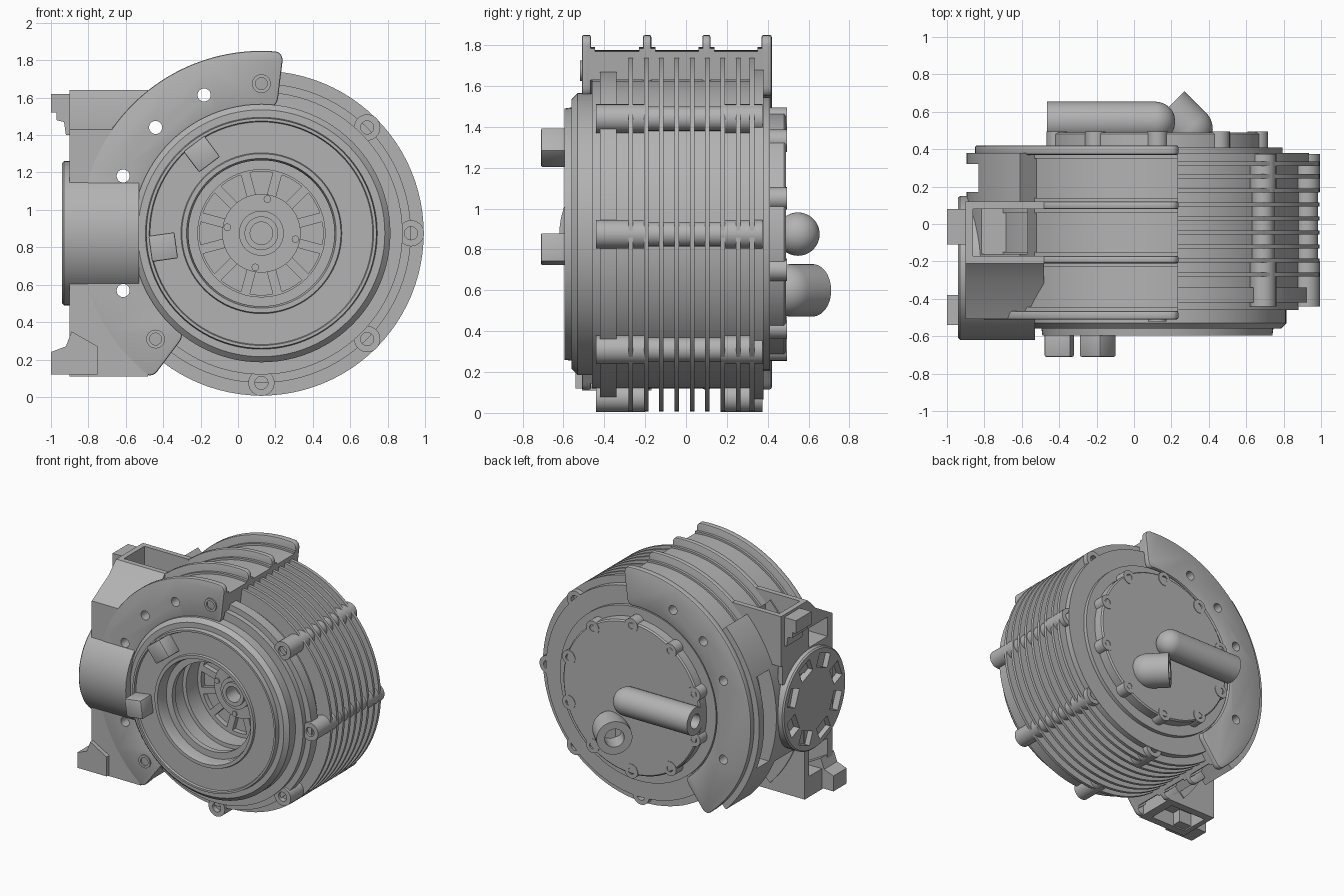
import bpy, bmesh, math
from mathutils import Vector, Matrix

if "Cube" in bpy.data.objects:
    bpy.data.objects.remove(bpy.data.objects["Cube"])

metal = bpy.data.materials.new("cast grey metal")
metal.use_nodes = True
GREY = (0.45, 0.45, 0.45, 1)
metal.diffuse_color = GREY
metal.node_tree.nodes["Principled BSDF"].inputs["Base Color"].default_value = GREY

CX, CZ = 0.125, 0.875          # main axis, running along y
AXIS = (0, 1, 0)
HUB = (CX, 0, CZ)
parts = []


def finish(name, bm, helper=False):
    bmesh.ops.remove_doubles(bm, verts=bm.verts, dist=1e-5)
    bmesh.ops.recalc_face_normals(bm, faces=bm.faces)
    me = bpy.data.meshes.new(name)
    bm.to_mesh(me)
    bm.free()
    me.materials.append(metal)
    ob = bpy.data.objects.new(name, me)
    bpy.context.collection.objects.link(ob)
    if helper:
        ob.hide_render = True
        ob.hide_viewport = True
    else:
        parts.append(ob)
    return ob


def revolve_into(bm, profile, loc, direction, steps):
    """Spin a closed (radius, distance) outline round an axis."""
    piece = bmesh.new()
    vs = [piece.verts.new((r, 0, t)) for r, t in profile]
    es = [piece.edges.new((a, b)) for a, b in zip(vs, vs[1:] + vs[:1])
          if a.co.x + b.co.x > 1e-6]
    bmesh.ops.spin(piece, geom=vs + es, cent=(0, 0, 0), axis=(0, 0, 1),
                   angle=math.tau, steps=steps)
    bmesh.ops.remove_doubles(piece, verts=piece.verts, dist=1e-5)
    rot = Vector(direction).to_track_quat('Z', 'Y').to_matrix().to_4x4()
    piece.transform(Matrix.Translation(loc) @ rot)
    tmp = bpy.data.meshes.new("tmp")
    piece.to_mesh(tmp)
    piece.free()
    bm.from_mesh(tmp)
    bpy.data.meshes.remove(tmp)


def revolve(name, profile, loc=HUB, direction=AXIS, steps=96):
    bm = bmesh.new()
    revolve_into(bm, profile, loc, direction, steps)
    return finish(name, bm)


def prism(name, outline, vec, place, corner=0):
    """Extrude a 2D outline, mapped to 3D by place(), and round its corners."""
    bm = bmesh.new()
    f = bm.faces.new([bm.verts.new(place(a, b)) for a, b in outline])
    up = bmesh.ops.extrude_face_region(bm, geom=[f])["geom"]
    bmesh.ops.translate(bm, vec=vec, verts=[v for v in up if isinstance(v, bmesh.types.BMVert)])
    if corner:
        bmesh.ops.recalc_face_normals(bm, faces=bm.faces)
        edges = [e for e in bm.edges if e.calc_face_angle(0) > 1
                 and (e.verts[0].co - e.verts[1].co).cross(Vector(vec)).length < 1e-5]
        bmesh.ops.bevel(bm, geom=edges, offset=corner, segments=5, profile=0.5, affect='EDGES')
    return finish(name, bm)


def polar(r, deg):
    a = math.radians(deg)
    return CX + r * math.cos(a), CZ + r * math.sin(a)


def sector(name, r0, r1, y0, y1, corner=0, a0=83, a1=233, n=60):
    steps = [a0 + (a1 - a0) * i / n for i in range(n + 1)]
    pts = [polar(r1, a) for a in steps] + [polar(r0, a) for a in reversed(steps)]
    return prism(name, pts, (0, y1 - y0, 0), lambda x, z: (x, y0, z), corner)


def box_into(bm, lo, hi, turn=None):
    lo, hi = Vector(lo), Vector(hi)
    m = Matrix.Translation((lo + hi) / 2) @ Matrix.Diagonal((*(hi - lo), 1))
    bmesh.ops.create_cube(bm, size=1, matrix=(turn or Matrix()) @ m)


def boxes(name, spans, helper=False):
    bm = bmesh.new()
    for lo, hi in spans:
        box_into(bm, lo, hi)
    return finish(name, bm, helper)


def cut(ob, cutter):
    m = ob.modifiers.new("cut", 'BOOLEAN')
    m.operation, m.solver, m.object = 'DIFFERENCE', 'EXACT', cutter


def bevel(ob, width):
    m = ob.modifiers.new("bevel", 'BEVEL')
    m.width, m.segments, m.limit_method = width, 2, 'ANGLE'
    m.angle_limit = math.radians(40)


def at_angle(deg):
    """Local x becomes the radial direction round the main axis."""
    return Matrix.Translation(HUB) @ Matrix.Rotation(-math.radians(deg), 4, 'Y')


# Bolt holes that run right through the housing
bm = bmesh.new()
for a in (112.5, 135, 157.5, 202.5):
    x, z = polar(0.8, a)
    revolve_into(bm, [(0, -1), (0.035, -1), (0.035, 1), (0, 1)], (x, 0, z), AXIS, 24)
bolt_holes = finish("bolt_hole_cutter", bm, True)

# Finned drum with a deep front bore
drum = [(0, -0.12), (0.36, -0.12), (0.36, -0.3), (0.39, -0.3), (0.39, -0.46),
        (0.755, -0.46), (0.755, -0.42), (0.80, -0.42), (0.80, -0.34), (0.755, -0.34)]
for i in range(8):
    y = -0.27 + i * 0.075
    drum += [(0.755, y - 0.011), (0.868, y - 0.011), (0.868, y + 0.011), (0.755, y + 0.011)]
drum += [(0.755, 0.31), (0.868, 0.31), (0.868, 0.335), (0.81, 0.335), (0.81, 0.38), (0, 0.38)]
cut(revolve("finned_drum", drum), bolt_holes)

# Front cover ring with stepped face
revolve("front_cover", [
    (0.39, -0.45), (0.39, -0.56), (0.40, -0.595), (0.425, -0.595), (0.43, -0.58),
    (0.595, -0.58), (0.60, -0.595), (0.615, -0.595), (0.62, -0.56), (0.66, -0.56),
    (0.69, -0.53), (0.69, -0.45)])
revolve("bore_lip", [(0.34, -0.46), (0.34, -0.5), (0.40, -0.5), (0.40, -0.46)])

# Front locating tabs
for a in (127, 188):
    bm = bmesh.new()
    box_into(bm, (0.46, -0.71, -0.07), (0.6, -0.56, 0.07), at_angle(a))
    bevel(finish("front_tab", bm), 0.008)

# Rotor inside the bore: hub, spokes, small screws
revolve("rotor_hub", [
    (0.06, -0.1), (0.06, -0.24), (0.09, -0.24), (0.09, -0.22), (0.12, -0.22),
    (0.12, -0.17), (0.21, -0.17), (0.21, -0.1)], steps=64)
revolve("rotor_rim", [(0.33, -0.1), (0.33, -0.16), (0.37, -0.16), (0.37, -0.1)])
bm = bmesh.new()
for i in range(12):
    box_into(bm, (0.19, -0.16, -0.025), (0.35, -0.1, 0.025), at_angle(i * 30 + 15))
finish("rotor_spokes", bm)
bm = bmesh.new()
for a in (80, 170, 260, 350):
    x, z = polar(0.185, a)
    revolve_into(bm, [(0, -0.1), (0.02, -0.1), (0.02, -0.18), (0, -0.18)], (x, 0, z), AXIS, 16)
finish("rotor_screws", bm)

# Clamping lugs round the drum: front sleeve, rear sleeve, rod between
bm = bmesh.new()
for a in (90, 45, 0, -45, -90):
    x, z = polar(0.8, a)
    spot = (x, 0, z)
    revolve_into(bm, [(0, -0.4), (0.035, -0.4), (0.035, -0.44), (0.07, -0.44),
                      (0.07, -0.2), (0, -0.2)], spot, AXIS, 32)
    revolve_into(bm, [(0, 0.17), (0.07, 0.17), (0.07, 0.375), (0.035, 0.375),
                      (0.035, 0.33), (0, 0.33)], spot, AXIS, 32)
    if abs(a) < 90:
        revolve_into(bm, [(0, -0.21), (0.06, -0.21), (0.06, 0.2), (0, 0.2)], spot, AXIS, 24)
finish("clamping_lugs", bm)

# Saddle frame: four crescent flanges on a curved sheet
for y0, y1 in ((-0.51, -0.465), (-0.21, -0.17), (0.08, 0.12), (0.37, 0.42)):
    flange = sector("saddle_flange", 0.68, 0.975, y0, y1, 0.05)
    bevel(flange, 0.01)
    cut(flange, bolt_holes)
    # Fillet strips where the flange meets the sheet
    sector("flange_root", 0.86, 0.915, max(y0 - 0.02, -0.5), min(y1 + 0.02, 0.41))
sheet = sector("saddle_sheet", 0.76, 0.9, -0.5, 0.4)
cut(sheet, bolt_holes)
bm = bmesh.new()
for a in (90, 225):
    x, z = polar(0.8, a)
    revolve_into(bm, [(0.032, -0.5), (0.032, -0.52), (0.05, -0.52), (0.05, -0.5)], (x, 0, z), AXIS, 24)
finish("flange_bolt_collars", bm)

# Tall front part of the end block, sloped at the top and hollow below
front_block = prism("end_block_front", [(-0.17, 0.11), (-0.17, 1.64), (-0.21, 1.64), (-0.3, 1.55),
                                        (-0.508, 1.43), (-0.508, 0.11)],
                    (0.42, 0, 0), lambda y, z: (-0.9, y, z))
cut(front_block, boxes("front_pocket_cutter", [
    ((-1, -0.45, 1.27), (-0.7, -0.22, 1.42)),
    ((-1, -0.45, 0.27), (-0.7, -0.22, 0.48)),
    ((-0.86, -0.45, -0.1), (-0.55, -0.23, 0.22))], True))
cut(front_block, bolt_holes)

# Rounded rear part of the end block, following the saddle
rear_block = sector("end_block_rear", 0.78, 1.02, -0.18, 0.38, a0=136, a1=224)
cut(rear_block, boxes("rear_pocket_cutter", [
    ((-1, 0.17, 0.52), (-0.72, 0.32, 1.23)),
    ((-0.86, -0.16, 1.27), (-0.57, 0.08, 1.8)),
    ((-0.86, -0.16, -0.1), (-0.57, 0.08, 0.48))], True))
cut(rear_block, bolt_holes)

# Rib and bridge that carry the upper hook
boxes("upper_rib", [((-0.9, 0.08, 1.25), (-0.48, 0.12, 1.64))])
boxes("hook_bridge", [((-0.9, -0.18, 1.1), (-0.86, 0.1, 1.64))])

# Round end drum with radial windows
drum_end = revolve("end_drum", [(0, -0.94), (0.375, -0.94), (0.385, -0.93), (0.385, -0.53), (0, -0.53)],
                   (0, -0.235, CZ), (1, 0, 0), 72)
bm = bmesh.new()
for i in range(8):
    turn = Matrix.Translation((0, -0.235, CZ)) @ Matrix.Rotation((i + 0.5) * math.tau / 8, 4, 'X')
    box_into(bm, (-1, -0.07, 0.23), (-0.89, 0.07, 0.335), turn)
cut(drum_end, finish("window_cutter", bm, True))
cut(drum_end, bolt_holes)

# Latch hooks on the end
prism("upper_hook", [(-1, 1.52), (-1, 1.62), (-0.89, 1.62), (-0.89, 1.4), (-0.92, 1.4),
                     (-0.93, 1.47), (-0.97, 1.48), (-0.97, 1.52)],
      (0, 0.19, 0), lambda x, z: (x, -0.11, z))
prism("lower_hook", [(-1, 0.12), (-0.75, 0.12), (-0.75, 0.27), (-0.89, 0.35), (-0.92, 0.27),
                     (-1, 0.24)], (0, 0.16, 0), lambda x, z: (x, -0.54, z))

# Rear cover with bolt lobes
revolve("rear_step", [(0, 0.37), (0.67, 0.37), (0.67, 0.41), (0, 0.41)])
revolve("rear_cover", [(0, 0.4), (0.59, 0.4), (0.59, 0.48), (0.58, 0.49), (0, 0.49)])
bm = bmesh.new()
for i in range(10):
    x, z = polar(0.565, 18 + i * 36)
    revolve_into(bm, [(0, 0.38), (0.055, 0.38), (0.055, 0.494), (0.025, 0.494),
                      (0.025, 0.46), (0, 0.46)], (x, 0, z), AXIS, 24)
finish("rear_bolt_lobes", bm)


def round_pipe(name, start, direction, r, bore, length):
    """Pipe with an open mouth at start and a ball end."""
    prof = [(0, 0.15), (bore, 0.15), (bore, 0), (r, 0)]
    for i in range(13):
        a = math.pi / 2 * i / 12
        prof.append((r * math.cos(a) if i < 12 else 0, length - r + r * math.sin(a)))
    revolve(name, prof, start, direction, 48)


# Rear pipes
round_pipe("long_rear_pipe", (-0.465, 0.548, CZ), (1, 0, 0), 0.106, 0.055, 0.685)
round_pipe("short_rear_pipe", (0.18, 0.62, 0.6), (1, -1, 0), 0.128, 0.07, 0.288)

# Bake modifiers, then smooth with sharp edges kept
for ob in bpy.context.selected_objects:
    ob.select_set(False)
for ob in parts:
    ob.select_set(True)
bpy.context.view_layer.objects.active = parts[0]
bpy.ops.object.convert(target='MESH')
bpy.ops.object.shade_smooth_by_angle(angle=math.radians(30))
